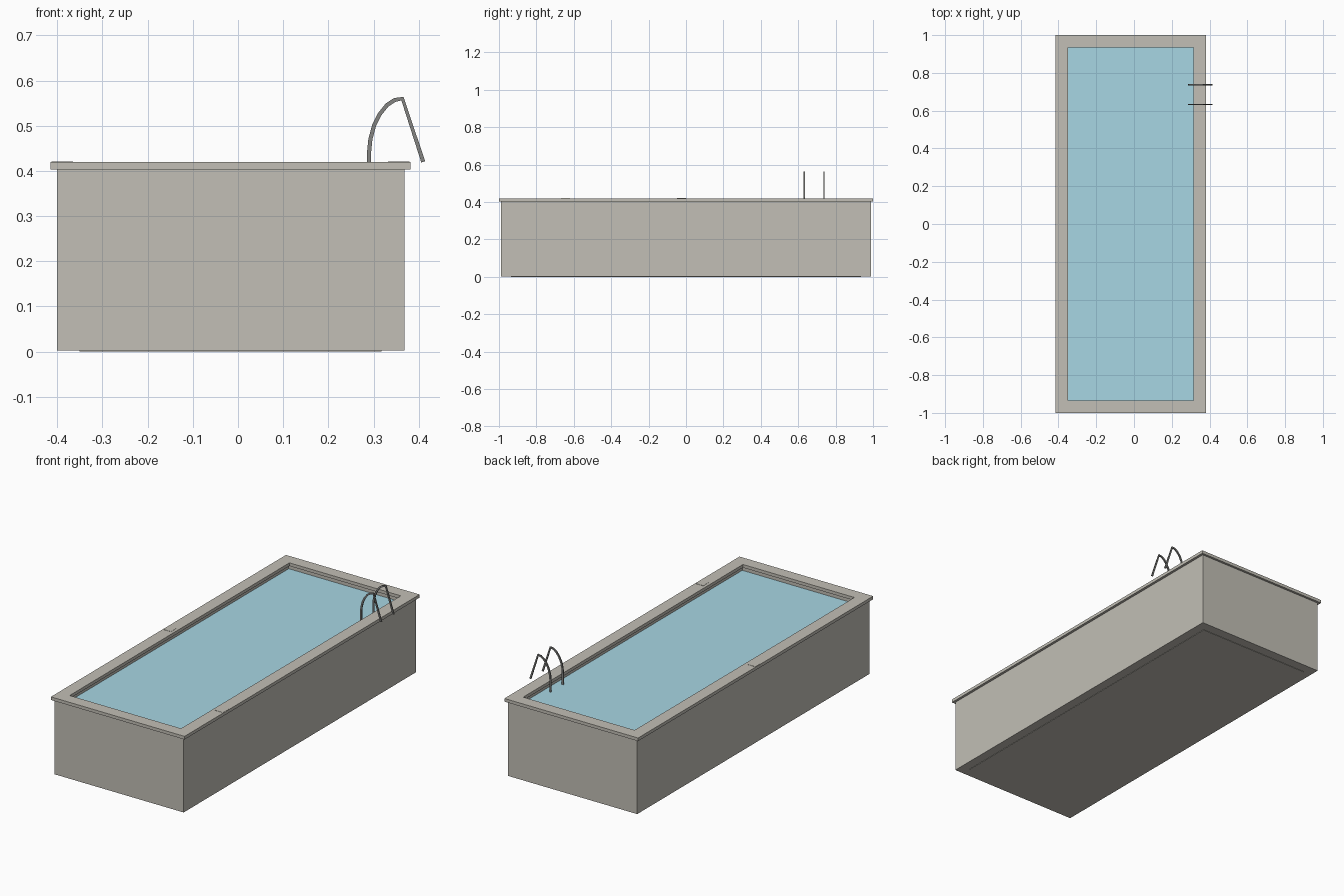
import bpy, bmesh
from mathutils import Vector

if "Cube" in bpy.data.objects:
    bpy.data.objects.remove(bpy.data.objects["Cube"])


def material(name, rgb):
    m = bpy.data.materials.new(name)
    m.diffuse_color = (*rgb, 1)
    m.use_nodes = True
    m.node_tree.nodes["Principled BSDF"].inputs["Base Color"].default_value = m.diffuse_color
    return m


STONE = material("warm grey stone", (0.54, 0.52, 0.465))
WATER = material("pale blue water", (0.39, 0.67, 0.77))
METAL = material("grey metal", (0.23, 0.23, 0.22))

CX = -0.0165  # centre line of the basin


def finish(name, bm, mat):
    bmesh.ops.recalc_face_normals(bm, faces=bm.faces)
    mesh = bpy.data.meshes.new(name)
    bm.to_mesh(mesh)
    bm.free()
    mesh.materials.append(mat)
    ob = bpy.data.objects.new(name, mesh)
    bpy.context.collection.objects.link(ob)
    return ob


def loop(bm, hx, hy, z):
    """Rectangular vertex loop around the basin centre."""
    return [bm.verts.new((CX + sx * hx, sy * hy, z))
            for sx, sy in ((-1, -1), (1, -1), (1, 1), (-1, 1))]


def bridge(bm, a, b):
    for i in range(4):
        j = (i + 1) % 4
        bm.faces.new((a[i], a[j], b[j], b[i]))


def ring(name, sections, mat, closed=False, capped=False):
    """Join rectangular loops given as (half width, half length, height)."""
    bm = bmesh.new()
    loops = [loop(bm, *s) for s in sections]
    for a, b in zip(loops, loops[1:] + (loops[:1] if closed else [])):
        bridge(bm, a, b)
    if capped:
        bm.faces.new(loops[0])
        bm.faces.new(loops[-1])
    return finish(name, bm, mat)


def box(name, centre, size, mat):
    bm = bmesh.new()
    bmesh.ops.create_cube(bm, size=1)
    for v in bm.verts:
        v.co = Vector(centre) + v.co * Vector(size)
    return finish(name, bm, mat)


# Basin: base panel, underside, outer walls, inner walls and floor
ring("basin", [(0.334, 0.935, 0), (0.334, 0.935, 0.002), (0.3845, 0.988, 0.002),
               (0.3845, 0.988, 0.404), (0.345, 0.948, 0.404),
               (0.345, 0.948, 0.045)], STONE, capped=True)

# Overhanging coping frame
ring("coping", [(0.398, 1.0, 0.403), (0.398, 1.0, 0.42),
                (0.332, 0.935, 0.42), (0.332, 0.935, 0.403)], STONE, closed=True)

# Water surface
bm = bmesh.new()
bm.faces.new(loop(bm, 0.345, 0.948, 0.38))
finish("water", bm, WATER)

# Thin access lids on the coping
for name, x, y in (("left_lid", -0.389, -0.025), ("right_lid", 0.356, -0.645)):
    box(name, (x, y, 0.4203), (0.048, 0.048, 0.002), STONE)

# Ladder handrails: curved up from the water, straight down outside
PATH = [(0.29, 0.34), (0.29, 0.44), (0.293, 0.47), (0.301, 0.50), (0.314, 0.526),
        (0.330, 0.546), (0.347, 0.557), (0.364, 0.560), (0.410, 0.42)]
for name, y in (("front_handrail", 0.633), ("back_handrail", 0.738)):
    bm = bmesh.new()
    rows = []
    pts = [Vector((x, 0, z)) for x, z in PATH]
    for i, p in enumerate(pts):
        d_in = (p - pts[max(i - 1, 0)]).normalized()
        d_out = (pts[min(i + 1, len(pts) - 1)] - p).normalized()
        t = (d_in + d_out).normalized()
        n = Vector((-t.z, 0, t.x)) * 0.0045
        side = Vector((0, 0.0035, 0))
        rows.append([bm.verts.new(p + Vector((0, y, 0)) + a * n + b * side)
                     for a, b in ((-1, -1), (1, -1), (1, 1), (-1, 1))])
    for a, b in zip(rows, rows[1:]):
        bridge(bm, a, b)
    bm.faces.new(rows[0])
    bm.faces.new(rows[-1])
    finish(name, bm, METAL)
